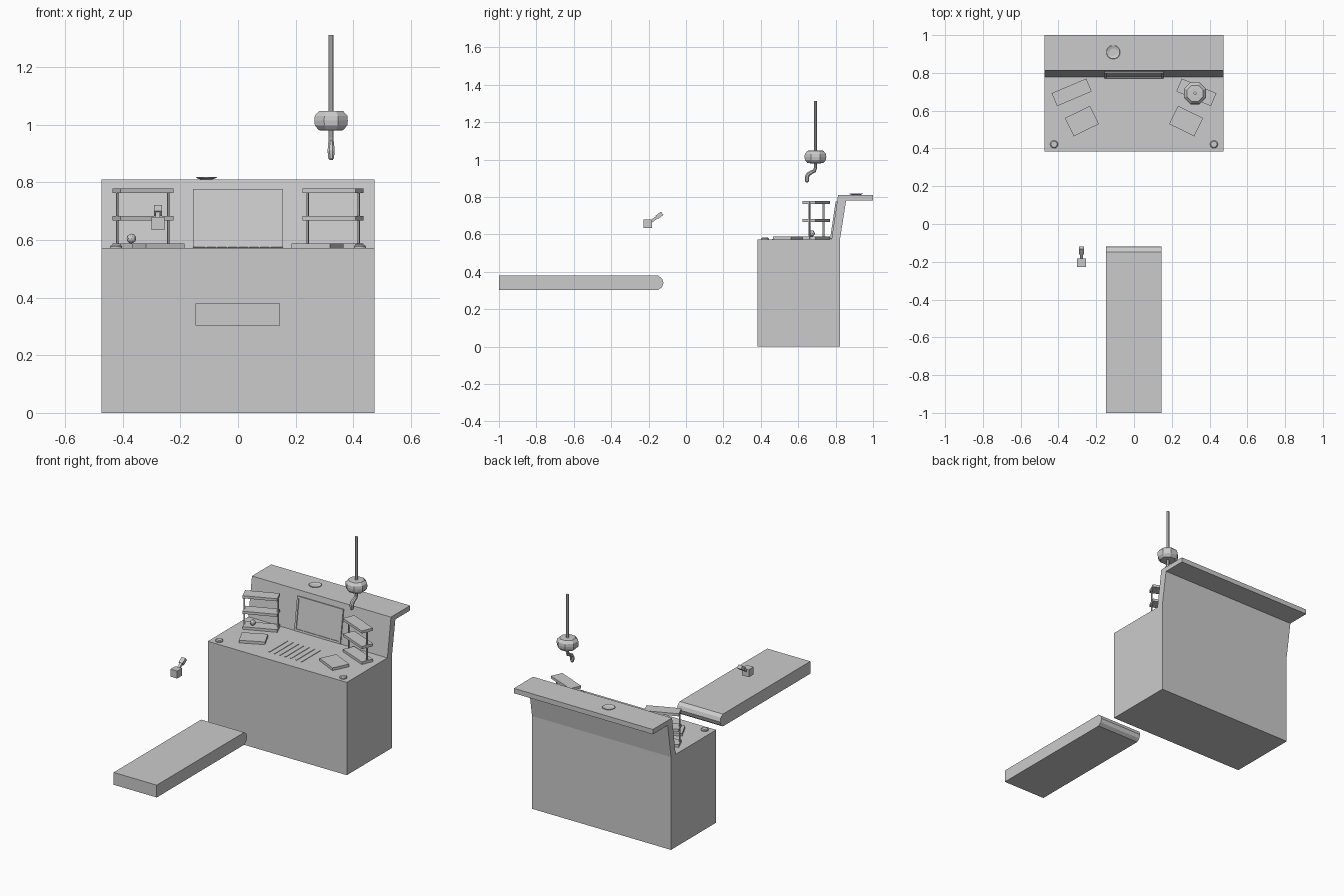
import bpy, bmesh, math
from mathutils import Vector, Matrix

if "Cube" in bpy.data.objects:
    bpy.data.objects.remove(bpy.data.objects["Cube"])


def finish(name, bm, mat=None):
    bmesh.ops.recalc_face_normals(bm, faces=bm.faces[:])
    me = bpy.data.meshes.new(name)
    bm.to_mesh(me)
    bm.free()
    ob = bpy.data.objects.new(name, me)
    if mat:
        ob.matrix_world = mat
    bpy.context.collection.objects.link(ob)
    return ob


def box(name, loc, size, rot=(0, 0, 0)):
    bm = bmesh.new()
    bmesh.ops.create_cube(bm, size=1, matrix=Matrix.Diagonal((*size, 1)))
    ob = finish(name, bm)
    ob.location, ob.rotation_euler = loc, rot
    return ob


def extrude_x(name, profile, x0, x1):
    # (y, z) outline swept across x
    bm = bmesh.new()
    face = bm.faces.new([bm.verts.new((x0, y, z)) for y, z in profile])
    geo = bmesh.ops.extrude_face_region(bm, geom=[face])["geom"]
    bmesh.ops.translate(bm, vec=(x1 - x0, 0, 0),
                        verts=[g for g in geo if isinstance(g, bmesh.types.BMVert)])
    return finish(name, bm)


def lathe(name, profile, loc, sides=8):
    # (radius, z) outline revolved about z
    bm = bmesh.new()
    rings = [[bm.verts.new((r * math.cos(2 * math.pi * (i + .5) / sides),
                            r * math.sin(2 * math.pi * (i + .5) / sides), z))
              for i in range(sides)] for r, z in profile]
    for a, b in zip(rings, rings[1:]):
        for i in range(sides):
            j = (i + 1) % sides
            bm.faces.new((a[i], a[j], b[j], b[i]))
    bm.faces.new(rings[0])
    bm.faces.new(rings[-1])
    return finish(name, bm, Matrix.Translation(loc))


def tube(name, points, radii, sides=8):
    # tapered tube bent in the y-z plane
    bm = bmesh.new()
    pts = [Vector(p) for p in points]
    rings = []
    for k, p in enumerate(pts):
        t = (pts[min(k + 1, len(pts) - 1)] - pts[max(k - 1, 0)]).normalized()
        u = Vector((1, 0, 0))
        v = t.cross(u)
        rings.append([bm.verts.new(p + radii[k] * (u * math.cos(a) + v * math.sin(a)))
                      for a in (2 * math.pi * (i + .5) / sides for i in range(sides))])
    for a, b in zip(rings, rings[1:]):
        for i in range(sides):
            j = (i + 1) % sides
            bm.faces.new((a[i], a[j], b[j], b[i]))
    bm.faces.new(rings[0])
    bm.faces.new(rings[-1])
    return finish(name, bm)


TOP = 0.572

# desk with sloping back wall and overhanging shelf
extrude_x("desk", [(.383, 0), (.823, 0), (.823, TOP), (.856, .78), (1, .78), (1, .81),
                   (.813, .81), (.778, TOP), (.383, TOP)], -.474, .474)

# screen lying on the sloped wall: frame bars around a recessed panel
tilt = -math.atan2(.035, .238)


def on_wall(name, x, z, w, h, t):
    y = .778 + .035 * (z - TOP) / .238
    box(name, (x, y, z), (w, t, h), (tilt, 0, 0))


on_wall("screen_panel", 0, .675, .30, .19, .006)
for s in (-1, 1):
    on_wall("screen_frame_side", s * .151, .675, .012, .203, .016)
    on_wall("screen_frame_rail", 0, .675 + s * .095, .302, .012, .016)

# tray stacks, loose folders and corner buttons, mirrored left and right
for s in (-1, 1):
    side = "left" if s < 0 else "right"
    a = -s * math.radians(23)
    c = Vector((s * .33, .697, 0))
    for z in (TOP + .008, .675, .771):
        box(side + "_tray", (c.x, c.y, z), (.199, .074, .016), (0, 0, a))
    for e in (-1, 1):
        p = c + Matrix.Rotation(a, 3, 'Z') @ Vector((e * .096, 0, 0))
        box(side + "_tray_post", (p.x, p.y, .674), (.008, .008, .2), (0, 0, a))
    box(side + "_folder", (s * .276, .545, TOP + .008), (.148, .107, .017),
        (0, 0, -s * math.radians(26)))
    lathe(side + "_button", [(.021, 0), (.021, .006), (.016, .011)],
          (s * .423, .422, TOP), 16)

# raised ribs in the middle of the counter
for i in range(7):
    box("counter_rib", ((i - 3) * .037, .55, TOP), (.007, .18, .006))

# small ball on the left tray
bm = bmesh.new()
bmesh.ops.create_icosphere(bm, subdivisions=2, radius=.017)
finish("ball", bm, Matrix.Translation((-.37, .672, .605)))

# shallow dish on the shelf
lathe("dish", [(.02, 0), (.037, .006), (.035, .008), (.02, .003)], (-.11, .91, .81), 16)

# bench slab with rounded end
extrude_x("bench", [(-1, .303), (-.148, .303), (-.128, .318), (-.12, .341),
                    (-.128, .364), (-.148, .379), (-1, .379)], -.148, .146)

# hanging fixture: rod, round housing and bent arm
X, Y = .323, .692
lathe("hanging_rod", [(.009, 1.03), (.009, 1.312)], (X, Y, 0))
lathe("housing", [(.025, .98), (.046, .981), (.061, .998), (.063, 1.014),
                  (.061, 1.031), (.046, 1.047), (.025, 1.048)], (X, Y, 0))
tube("bent_arm", [(X, Y, .985), (X, Y, .955), (X, .687, .94), (X, .67, .932),
                  (X, .654, .922), (X, .647, .908), (X, .647, .885), (X, .647, .878)],
     [.009, .009, .010, .011, .012, .013, .011, .006])

# floating box with angled neck and head
box("box_body", (-.278, -.205, .657), (.046, .046, .046))
d = Vector((0, .8, .6))
ang = math.atan2(.6, .8)
box("box_neck", Vector((-.278, -.187, .668)) + d * .018, (.016, .044, .014), (ang, 0, 0))
box("box_head", Vector((-.278, -.187, .668)) + d * .057, (.027, .036, .022), (ang, 0, 0))
